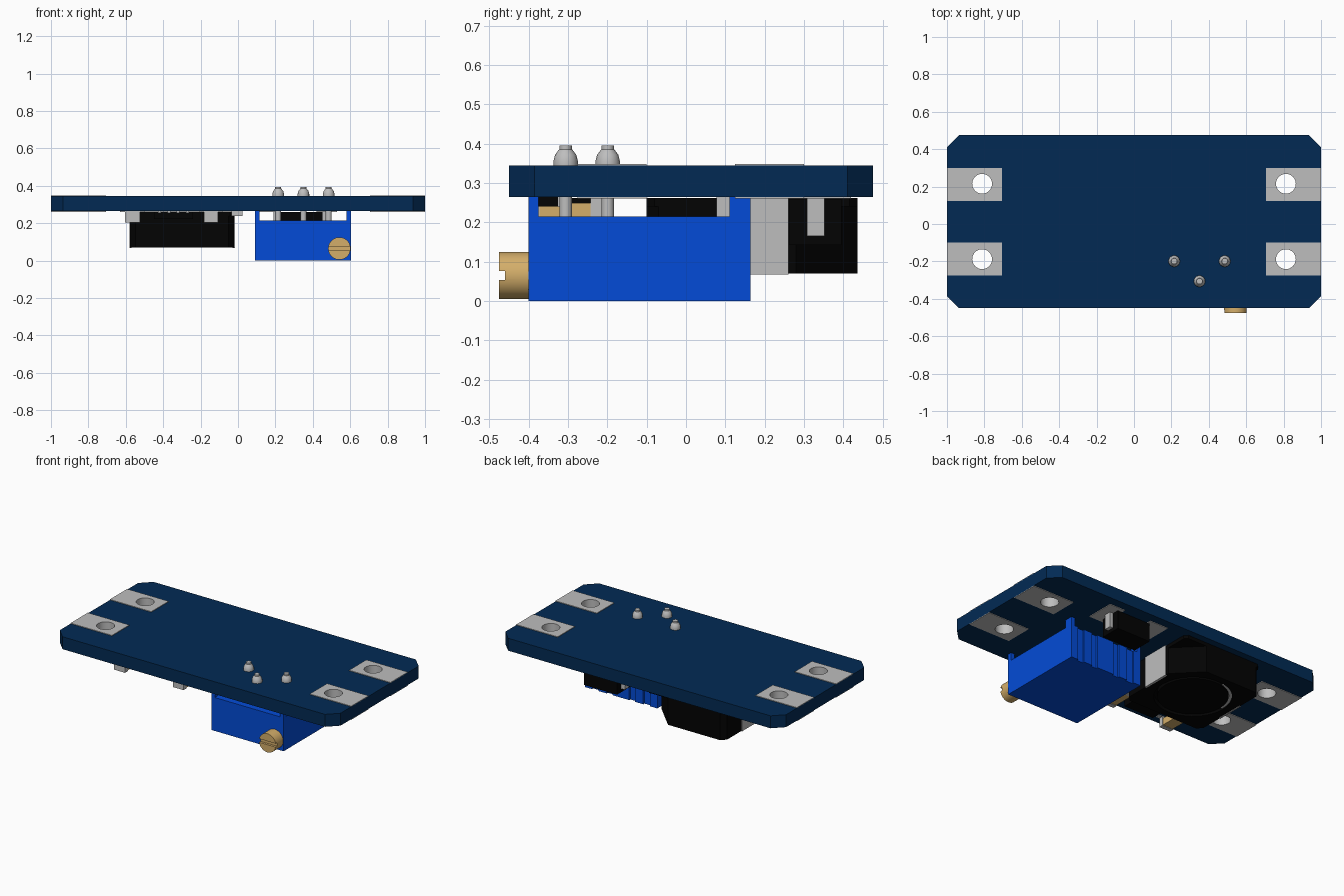
import bpy, bmesh, math
from mathutils import Matrix

if "Cube" in bpy.data.objects:
    bpy.data.objects.remove(bpy.data.objects["Cube"], do_unlink=True)


def lin(v):
    v /= 255
    return v / 12.92 if v <= 0.04045 else ((v + 0.055) / 1.055) ** 2.4


def material(name, rgb):
    m = bpy.data.materials.new(name)
    m.use_nodes = True
    col = [lin(c) for c in rgb] + [1]
    m.diffuse_color = col
    m.node_tree.nodes["Principled BSDF"].inputs["Base Color"].default_value = col
    return m


NAVY = material("board navy", (2, 42, 84))
BLUE = material("housing blue", (3, 75, 215))
GRAY = material("tinned metal", (190, 190, 190))
GOLD = material("brass", (212, 174, 106))
BLACK = material("black plastic", (3, 3, 3))


def finish(bm, name, mat, smooth=False):
    bmesh.ops.recalc_face_normals(bm, faces=bm.faces)
    me = bpy.data.meshes.new(name)
    bm.to_mesh(me)
    bm.free()
    me.materials.append(mat)
    ob = bpy.data.objects.new(name, me)
    bpy.context.collection.objects.link(ob)
    if smooth:
        bpy.ops.object.select_all(action="DESELECT")
        ob.select_set(True)
        bpy.context.view_layer.objects.active = ob
        bpy.ops.object.shade_smooth_by_angle(angle=math.radians(35))
    return ob


def box(name, mat, x0, x1, y0, y1, z0, z1, chamfer=0):
    """Box from its limits, with optional chamfered upright edges."""
    bm = bmesh.new()
    bmesh.ops.create_cube(bm, size=1)
    for v in bm.verts:
        v.co = (x0 if v.co.x < 0 else x1, y0 if v.co.y < 0 else y1, z0 if v.co.z < 0 else z1)
    if chamfer:
        upright = [e for e in bm.edges if abs(e.verts[0].co.z - e.verts[1].co.z) > 1e-4]
        bmesh.ops.bevel(bm, geom=upright, offset=chamfer, segments=1, affect="EDGES")
    return finish(bm, name, mat)


def prism(name, mat, outline, z0, z1):
    """Upright prism over an outline of (x, y) points."""
    bm = bmesh.new()
    low = bm.faces.new([bm.verts.new((x, y, z0)) for x, y in outline])
    top = bmesh.ops.extrude_face_region(bm, geom=[low])["geom"]
    bmesh.ops.translate(bm, vec=(0, 0, z1 - z0), verts=[g for g in top if isinstance(g, bmesh.types.BMVert)])
    return finish(bm, name, mat)


def lathe(name, mat, x, y, profile, steps=24, caps=True):
    """Turn a (radius, z) profile about an upright axis."""
    bm = bmesh.new()
    rings = [[bm.verts.new((x + r * math.cos(2 * math.pi * i / steps),
                            y + r * math.sin(2 * math.pi * i / steps), z))
              for i in range(steps)] for r, z in profile]
    for a, b in zip(rings, rings[1:]):
        for i in range(steps):
            j = (i + 1) % steps
            bm.faces.new((a[i], a[j], b[j], b[i]))
    if caps:
        bm.faces.new(rings[0])
        bm.faces.new(rings[-1])
    return finish(bm, name, mat, True)


def cut(ob, cutter):
    """Subtract the cutter, bake the result and drop the cutter."""
    cutter.hide_render = True
    mod = ob.modifiers.new("cut", "BOOLEAN")
    mod.operation = "DIFFERENCE"
    mod.solver = "EXACT"
    mod.object = cutter
    bpy.context.view_layer.update()
    dg = bpy.context.evaluated_depsgraph_get()
    me = bpy.data.meshes.new_from_object(ob.evaluated_get(dg))
    ob.modifiers.clear()
    ob.data = me
    bpy.data.objects.remove(cutter, do_unlink=True)


# Circuit board with clipped corners
Z0, Z1 = 0.265, 0.345
board = box("board", NAVY, -1, 1, -0.45, 0.475, Z0, Z1, 0.065)

# Plated corner pads on both faces, each with a metal-lined through hole
for sx, side in ((-1, "right"), (1, "left")):
    for yc, hy, end in ((0.212, 0.215, "back"), (-0.188, -0.188, "front")):
        xa, xb = sorted((sx * 0.705, sx * 1.0))
        hx = sx * 0.812
        hole = [(0.056, 0.2), (0.056, 0.4)]
        cut(board, lathe("hole_cutter", GRAY, hx, hy, hole, 32))
        # the lining is a closed sleeve: outside, over the rim, inside, and back
        sleeve = [(0.056, Z0 - 0.004), (0.056, Z1 + 0.004), (0.053, Z1 + 0.004),
                  (0.053, Z0 - 0.004), (0.056, Z0 - 0.004)]
        lathe(f"{side}_{end}_hole_lining", GRAY, hx, hy, sleeve, 32, caps=False)
        for z, face in ((Z1, "top"), (Z0 - 0.004, "bottom")):
            pad = box(f"{side}_{end}_{face}_pad", GRAY, xa, xb, yc - 0.088, yc + 0.088, z, z + 0.004)
            cut(pad, lathe("hole_cutter", GRAY, hx, hy, hole, 32))

# Trimmer housing with standing corner feet and back ribs
box("trimmer_housing", BLUE, 0.09, 0.605, -0.4, 0.152, 0, 0.215)
for xa, xb in ((0.09, 0.115), (0.58, 0.605)):
    box("trimmer_front_foot", BLUE, xa, xb, -0.4, -0.375, 0.215, Z0)
    box("trimmer_back_foot", BLUE, xa, xb, 0.11, 0.164, 0.215, Z0)
for xa, xb in ((0.09, 0.14), (0.19, 0.25), (0.29, 0.41), (0.45, 0.51), (0.555, 0.605)):
    box("trimmer_back_rib", BLUE, xa, xb, 0.152, 0.164, 0, 0.215)

# Slotted brass adjusting screw
bm = bmesh.new()
bmesh.ops.create_cone(bm, cap_ends=True, segments=40, radius1=0.06, radius2=0.06, depth=0.08,
                      matrix=Matrix.Translation((0.542, -0.435, 0.065)) @ Matrix.Rotation(math.pi / 2, 4, "X"))
screw = finish(bm, "adjusting_screw", GOLD, True)
cut(screw, box("slot_cutter", GOLD, 0.4, 0.7, -0.5, -0.46, 0.054, 0.077))

# Trimmer pins with solder domes
for x, y in ((0.215, -0.199), (0.485, -0.199), (0.35, -0.306)):
    lathe("trimmer_pin", GRAY, x, y, [(0.016, 0.21), (0.016, 0.395)], 16)
    lathe("solder_dome", GRAY, x, y, [(0.031, Z1), (0.031, 0.356), (0.027, 0.372), (0.017, 0.385)], 16)

# Power inductor: base plate, body with one cut corner, round core in a recess
box("inductor_base", BLACK, -0.577, -0.022, -0.1, 0.436, 0.24, 0.262, 0.02)
body = prism("inductor_body", BLACK,
             [(-0.547, -0.1), (-0.052, -0.1), (-0.022, -0.07), (-0.022, 0.28), (-0.177, 0.436),
              (-0.547, 0.436), (-0.577, 0.406), (-0.577, -0.07)], 0.07, 0.24)
cut(body, lathe("recess_cutter", BLACK, -0.3, 0.168, [(0.225, 0.0), (0.225, 0.1)], 48))
lathe("inductor_core", BLACK, -0.3, 0.168, [(0.205, 0.072), (0.205, 0.102)], 48)

# Bright wire showing along one side of the recess
arc = [math.radians(105 + 7 * i) for i in range(12)]
prism("inductor_wire", GRAY,
      [(-0.3 + r * math.cos(a), 0.168 + r * math.sin(a))
       for r, side in ((0.224, arc), (0.206, arc[::-1])) for a in side], 0.076, 0.1)
for xa, xb in ((-0.581, -0.57), (-0.03, -0.017)):
    box("inductor_terminal", GRAY, xa, xb, 0.077, 0.26, 0.068, Z0)

# Diode with end leads and solder pads
box("diode_body", BLACK, 0.215, 0.452, 0.262, 0.395, 0.143, 0.26)
for xa, xb, pa, pb in ((0.19, 0.215, 0.1, 0.23), (0.452, 0.475, 0.42, 0.53)):
    box("diode_lead", GRAY, xa, xb, 0.308, 0.352, 0.165, Z0)
    box("diode_pad", GRAY, pa, pb, 0.235, 0.42, Z0 - 0.004, Z0)

# Two ceramic capacitors with metal ends
for xa, xb in ((-0.605, -0.525), (-0.182, -0.108)):
    box("capacitor_body", GOLD, xa + 0.003, xb - 0.003, -0.372, -0.243, 0.206, 0.25)
    for ya, yb in ((-0.4, -0.372), (-0.243, -0.187)):
        box("capacitor_end", GRAY, xa, xb, ya, yb, 0.203, 0.263)
        box("capacitor_pad", GRAY, xa - 0.025, xb + 0.025, ya, yb, Z0 - 0.004, Z0)

# Regulator chip with two rows of leads
box("regulator_chip", BLACK, -0.45, -0.24, -0.37, -0.24, 0.222, 0.262)
for i in range(4):
    x = -0.42 + i * 0.05
    for ya, yb in ((-0.395, -0.37), (-0.24, -0.215)):
        box("chip_lead", GRAY, x - 0.008, x + 0.008, ya, yb, 0.255, Z0)

# Small chip resistor
box("resistor_body", BLACK, -0.035, 0.025, -0.375, -0.325, 0.24, Z0)
for ya, yb in ((-0.395, -0.375), (-0.325, -0.305)):
    box("resistor_end", GRAY, -0.035, 0.025, ya, yb, 0.239, Z0)
